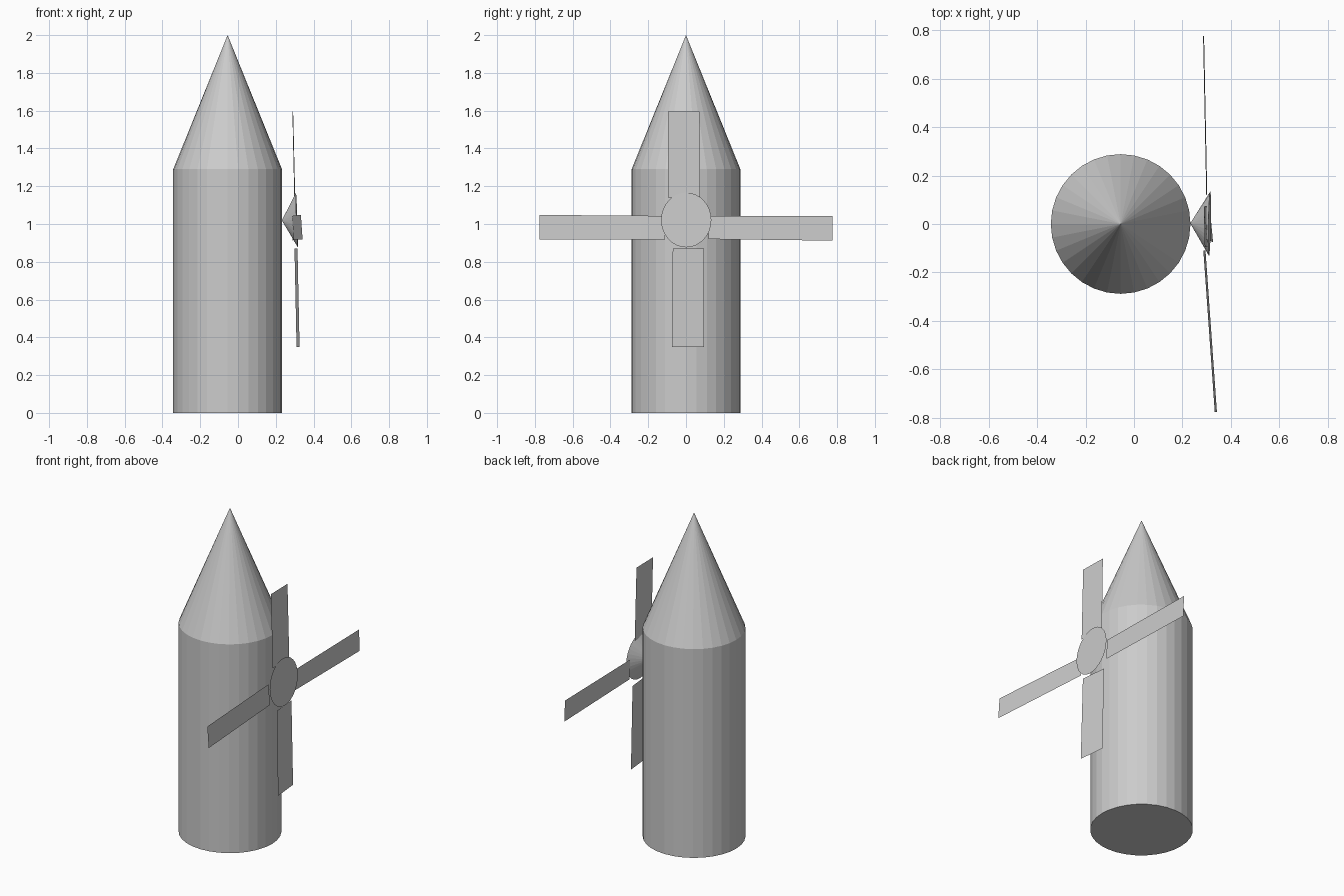
import bpy
import bmesh
from mathutils import Vector, Matrix

cube = bpy.data.objects.get("Cube")
if cube:
    bpy.data.objects.remove(cube, do_unlink=True)

# One plain grey for the whole mill
grey = bpy.data.materials.new("plain_grey")
grey.use_nodes = True
colour = (0.6, 0.6, 0.6, 1)
grey.diffuse_color = colour
grey.node_tree.nodes["Principled BSDF"].inputs["Base Color"].default_value = colour


def add_object(name, bm):
    mesh = bpy.data.meshes.new(name)
    bm.normal_update()
    bm.to_mesh(mesh)
    bm.free()
    mesh.materials.append(grey)
    obj = bpy.data.objects.new(name, mesh)
    bpy.context.collection.objects.link(obj)
    return obj


def add_cone(name, r_bottom, r_top, depth, matrix):
    bm = bmesh.new()
    bmesh.ops.create_cone(bm, cap_ends=True, segments=32, radius1=r_bottom,
                          radius2=r_top, depth=depth, matrix=matrix)
    return add_object(name, bm)


def add_sail(name, corners):
    bm = bmesh.new()
    bm.faces.new([bm.verts.new(c) for c in corners])
    return add_object(name, bm)


# Tower and pointed roof
TOWER_X, RADIUS, WALL, TOP = -0.055, 0.288, 1.29, 2.0
add_cone("tower", RADIUS, RADIUS, WALL, Matrix.Translation((TOWER_X, 0, WALL / 2)))
add_cone("roof", RADIUS, 0, TOP - WALL,
         Matrix.Translation((TOWER_X, 0, (WALL + TOP) / 2)))

# Hub: a slightly tilted oval cone, its point on the wall and its disc outward
outward = Vector((1, -0.02, 0.035)).normalized()
tilt = outward.to_track_quat('Z', 'Y').to_matrix().to_4x4()
oval = Matrix.Diagonal((1, 0.133, 0.145, 1))
spin = Vector((1, 0, 0)).to_track_quat('Z', 'Y').to_matrix().to_4x4()
hub_matrix = (Matrix.Translation((0.272, 0.002, 1.02)) @ tilt @ spin.inverted()
              @ oval @ spin @ Matrix.Rotation(3.14159, 4, 'X'))
add_cone("hub", 1, 0, 0.08, hub_matrix)

# Four thin sails, each slightly twisted and leaning, wound to face outward
add_sail("upper_sail", [(0.303, -0.095, 1.14), (0.298, 0.075, 1.14),
                        (0.288, 0.072, 1.595), (0.292, -0.095, 1.595)])
add_sail("lower_sail", [(0.326, -0.075, 0.35), (0.31, 0.095, 0.35),
                        (0.299, 0.095, 0.87), (0.315, -0.07, 0.87)])
add_sail("back_sail", [(0.302, 0.12, 0.92), (0.289, 0.775, 0.912),
                       (0.285, 0.775, 1.043), (0.298, 0.12, 1.043)])
add_sail("front_sail", [(0.342, -0.775, 0.917), (0.295, -0.11, 0.917),
                        (0.286, -0.11, 1.043), (0.333, -0.775, 1.048)])
